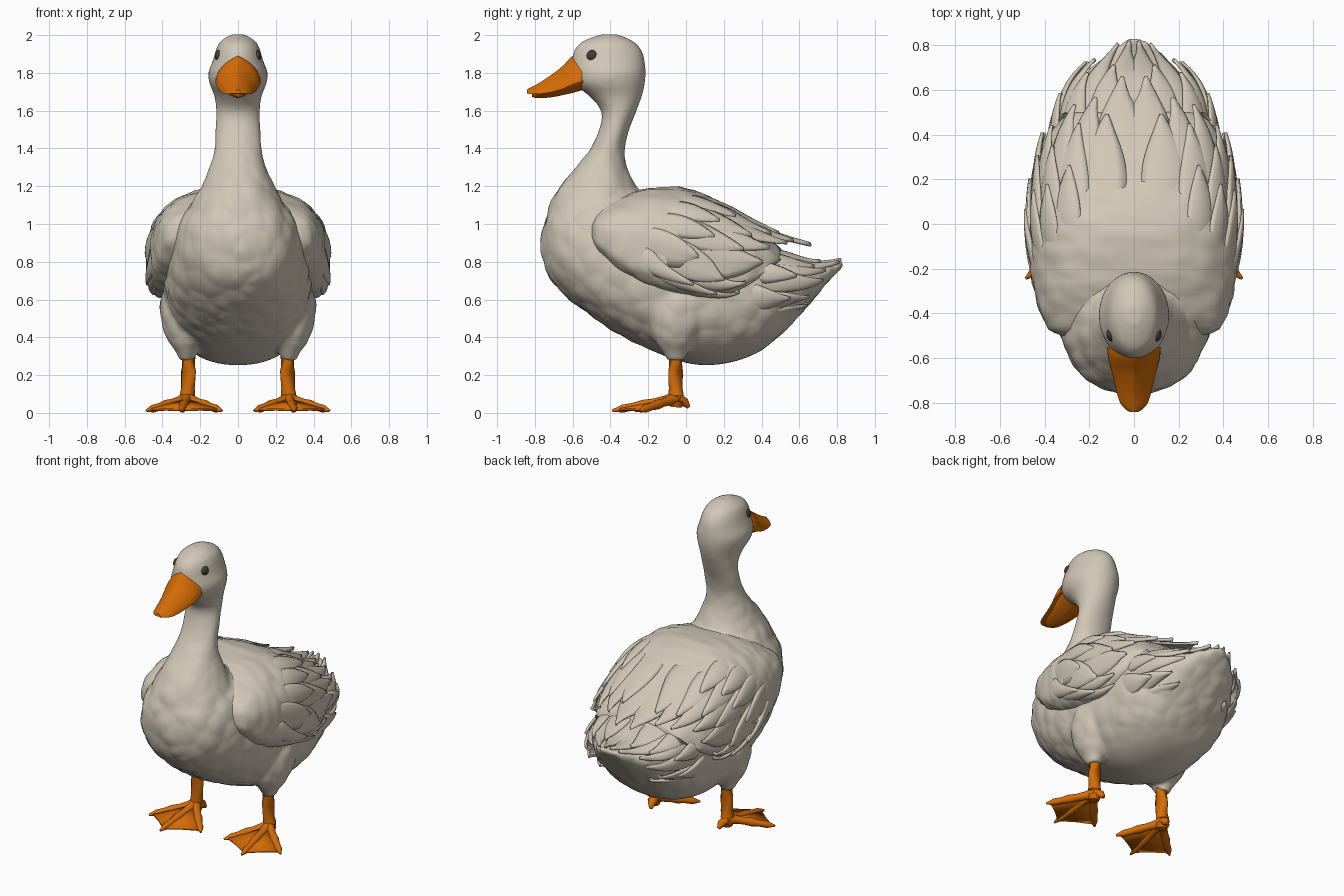
import bpy, bmesh
from math import cos, sin, pi, radians, copysign
from mathutils import Vector, noise

cube = bpy.data.objects.get("Cube")
if cube:
    bpy.data.objects.remove(cube, do_unlink=True)


def material(name, r, g, b):
    m = bpy.data.materials.new(name)
    m.use_nodes = True
    m.diffuse_color = (r, g, b, 1)
    m.node_tree.nodes["Principled BSDF"].inputs["Base Color"].default_value = (r, g, b, 1)
    return m


PLUMAGE = material("cream_plumage", .64, .575, .475)
ORANGE = material("orange_skin", .66, .15, .002)
DARK = material("dark_eye", .06, .045, .035)


def finish(name, bm, mat, angle=60):
    """Turn a bmesh into a smooth shaded object."""
    bmesh.ops.recalc_face_normals(bm, faces=bm.faces)
    mesh = bpy.data.meshes.new(name)
    bm.to_mesh(mesh)
    bm.free()
    mesh.materials.append(mat)
    ob = bpy.data.objects.new(name, mesh)
    bpy.context.collection.objects.link(ob)
    smooth(ob, angle)
    return ob


def smooth(ob, angle):
    for other in bpy.context.selected_objects:
        other.select_set(False)
    ob.select_set(True)
    bpy.context.view_layer.objects.active = ob
    bpy.ops.object.shade_smooth_by_angle(angle=radians(angle))


def loft(bm, rings):
    """Bridge closed rings of points and cap both ends."""
    rows = [[bm.verts.new(p) for p in ring] for ring in rings]
    for a, b in zip(rows, rows[1:]):
        for i in range(len(a)):
            j = (i + 1) % len(a)
            bm.faces.new((a[i], a[j], b[j], b[i]))
    bm.faces.new(rows[0])
    bm.faces.new(rows[-1])


def sample(table, t):
    """Smoothly interpolate the rows of a table keyed by the first column."""
    last = len(table) - 1
    t = min(max(t, table[0][0]), table[last][0])
    i = max(k for k in range(last) if table[k][0] <= t)

    def slope(k, c):
        a, b = table[max(k - 1, 0)], table[min(k + 1, last)]
        return (b[c] - a[c]) / (b[0] - a[0])
    p, q = table[i], table[i + 1]
    d = q[0] - p[0]
    u = (t - p[0]) / d
    out = []
    for c in range(1, len(p)):
        h = u * u * (3 - 2 * u)
        out.append(p[c] * (1 - h) + q[c] * h + d * u * (1 - u)
                   * ((1 - u) * slope(i, c) - u * slope(i + 1, c)))
    return out


def steps(table, n):
    a, b = table[0][0], table[-1][0]
    return [a + (b - a) * i / n for i in range(n + 1)]


# Trunk, wing and tail surfaces: y, half width, widest height, top, bottom; corner powers
TRUNK = ([(-.77, .03, .9, .95, .85), (-.73, .17, .9, 1.06, .73), (-.65, .26, .88, 1.12, .63),
          (-.5, .335, .83, 1.18, .51), (-.3, .38, .76, 1.18, .385), (0, .4, .68, 1.15, .265),
          (.2, .4, .67, 1.07, .26), (.4, .37, .67, .93, .33), (.55, .3, .68, .84, .46),
          (.7, .19, .72, .79, .63), (.78, .1, .76, .795, .72), (.83, .035, .785, .8, .775)],
         .85, .9)
WINGS = ([(-.5, .33, .96, 1.02, .9), (-.47, .385, .95, 1.08, .84), (-.35, .435, .9, 1.15, .73),
          (-.2, .463, .85, 1.19, .65), (0, .472, .8, 1.19, .59), (.2, .447, .76, 1.11, .58),
          (.35, .415, .76, 1.015, .66), (.5, .355, .79, .935, .74), (.66, .24, .84, .88, .82)],
         .78, .5)
TAIL = ([(.2, .38, .68, 1, .35), (.4, .375, .69, .91, .42), (.55, .33, .69, .84, .52),
         (.66, .265, .69, .795, .58), (.76, .16, .72, .79, .66), (.85, .06, .78, .805, .75)],
        .85, .8)
# Neck, head and thigh: height, front y, back y, half width
NECK = [(.95, -.73, -.2, .27), (1.07, -.735, -.2, .26), (1.2, -.67, -.265, .195),
        (1.3, -.585, -.31, .15), (1.4, -.505, -.322, .126), (1.5, -.46, -.3, .12),
        (1.6, -.45, -.262, .116), (1.68, -.515, -.232, .126), (1.74, -.59, -.218, .15),
        (1.8, -.605, -.213, .158), (1.86, -.605, -.218, .135), (1.92, -.592, -.235, .117),
        (1.97, -.545, -.28, .092), (2.004, -.45, -.36, .035)]
THIGH = [(.28, -.1, -.005, .042), (.32, -.125, .01, .055), (.38, -.165, .06, .1),
         (.5, -.2, .13, .137), (.62, -.18, .14, .135), (.74, -.08, .06, .06)]


def skin(shape, y, deg, lift=0, side=1):
    """Point on a trunk-like surface: 0 degrees is the flank, 90 the back."""
    table, high, low = shape
    rx, mid, top, bottom = sample(table, y)
    c, s = cos(radians(deg)), sin(radians(deg))
    h, power = (top - mid, high) if s > 0 else (mid - bottom, low)
    x = copysign(abs(c) ** power, c) * rx
    z = mid + copysign(abs(s) ** power, s) * h
    n = Vector((c / max(rx, .02), 0, s / max(h, .02))).normalized() * lift
    return Vector(((x + n.x) * side, y, z + n.z))


def upright(table, n, x=0):
    rings = []
    for z in steps(table, n):
        front, back, rx = sample(table, z)
        rings.append([(x + rx * cos(a), (front + back) / 2 + (back - front) / 2 * sin(a), z)
                      for a in (2 * pi * k / 40 for k in range(40))])
    return rings


def trunk_rings(shape, n, sink=0):
    """Rings along a surface; sink pulls the rear end inward."""
    return [[skin(shape, y, k * 360 / 64, -sink * max(y - .3, 0) ** 2) for k in range(64)]
            for y in steps(shape[0], n)]


def ruffle(mesh, amount):
    """Soft scalloped plumage, fading out toward the head."""
    for v, n in [(v, v.normal.copy()) for v in mesh.vertices]:
        p = Vector((v.co.x, v.co.y, v.co.z * .75)) * 11
        fade = min(max((1.65 - v.co.z) * 2, 0), 1) * min(max((v.co.z - .3) * 8, 0), 1)
        v.co += n * amount * fade * (.45 - noise.voronoi(p)[0][0])


# Body: trunk, neck, head and thighs fused into one skin
bm = bmesh.new()
loft(bm, trunk_rings(TRUNK, 50))
loft(bm, upright(NECK, 50))
for x in (-.272, .272):
    loft(bm, upright(THIGH, 16, x))
body = finish("body", bm, PLUMAGE)
mod = body.modifiers.new("fuse", "REMESH")
mod.mode = "VOXEL"
mod.voxel_size = .014
mod = body.modifiers.new("relax", "SMOOTH")
mod.iterations = 8
fused = bpy.data.meshes.new_from_object(
    body.evaluated_get(bpy.context.evaluated_depsgraph_get()))
body.modifiers.clear()
body.data = fused
ruffle(fused, .014)
smooth(body, 80)

# Folded wings with the back between them
bm = bmesh.new()
loft(bm, trunk_rings((WINGS[0][:-1], *WINGS[1:]), 70, 1.6))
wings = finish("folded_wings", bm, PLUMAGE)
ruffle(wings.data, .016)


def feather_row(name, shape, count, angles, roots, tips, width, lift, sweep=10):
    """Overlapping pointed feathers that rise out of a surface on both sides."""
    bm = bmesh.new()
    for side in (1, -1):
        for i in range(count):
            t = i / (count - 1)
            deg, root, tip = (a + (b - a) * t for a, b in (angles, roots, tips))
            tip -= .03 * (i % 2)
            grid = []
            for j in range(15):
                u = j / 14
                w = width * (.7 + .3 * sin(pi * u)) * (1 - u ** 4) ** .85 + .3
                row = []
                for k in range(7):
                    v = k / 3 - 1
                    off = lift * u - .04 * (1 - u) ** 2 + .01 * (1 - v * v) + .004 * v - .004
                    row.append(bm.verts.new(skin(shape, root + (tip - root) * u,
                               deg + sweep * (1 - t) * (1 - u) + v * w, off, side)))
                grid.append(row)
            for a, b in zip(grid, grid[1:]):
                for k in range(6):
                    bm.faces.new((a[k], a[k + 1], b[k + 1], b[k]))
    ob = finish(name, bm, PLUMAGE)
    mod = ob.modifiers.new("thickness", "SOLIDIFY")
    mod.thickness = .014
    mod.offset = 0


feather_row("flight_feathers", WINGS, 7, (-34, 82), (-.2, .1), (.28, .66), 13, .01)
feather_row("long_coverts", WINGS, 6, (-24, 76), (-.3, 0), (.16, .52), 12, .014)
feather_row("short_coverts", WINGS, 5, (-14, 55), (-.38, -.15), (.04, .26), 10, .013)
feather_row("tail_feathers", TAIL, 6, (-55, 81), (.3, .4), (.64, .85), 15, .01)
feather_row("rump_feathers", TAIL, 4, (-20, 70), (.22, .35), (.55, .74), 14, .016)


# Bill: y, half width, crown height, edge height
def bill(name, table):
    rings = []
    for y in steps(table, 20):
        w, crown, edge = sample(table, y)
        rings.append([(w * cos(a) * abs(cos(a)) ** .6, y, edge + (crown - edge) * sin(a) ** 1.15)
                      for a in (pi * k / 20 for k in range(20))] + [(-w, y, edge)])
    bm = bmesh.new()
    loft(bm, rings)
    finish(name, bm, ORANGE, 45)


bill("upper_bill", [(-.843, .018, 1.712, 1.692), (-.82, .05, 1.724, 1.688), (-.78, .07, 1.745, 1.688),
                    (-.72, .085, 1.785, 1.696), (-.66, .1, 1.83, 1.712), (-.6, .116, 1.89, 1.738),
                    (-.55, .12, 1.91, 1.754)])
bill("lower_bill", [(-.815, .01, 1.672, 1.69), (-.79, .042, 1.667, 1.695), (-.72, .068, 1.67, 1.705),
                    (-.64, .088, 1.685, 1.728), (-.54, .106, 1.71, 1.763)])


def tube(bm, path, radii):
    path = [Vector(p) for p in path]
    rings = []
    for i, p in enumerate(path):
        d = path[min(i + 1, len(path) - 1)] - path[max(i - 1, 0)]
        q = d.to_track_quat("Z", "Y")
        rings.append([p + q @ Vector((cos(a), sin(a), 0)) * radii[i]
                      for a in (2 * pi * k / 16 for k in range(16))])
    loft(bm, rings)


for side, label in ((1, "left"), (-1, "right")):
    # Eye
    bm = bmesh.new()
    bmesh.ops.create_uvsphere(bm, u_segments=20, v_segments=12, radius=.031)
    for v in bm.verts:
        v.co = Vector(((v.co.x * .75 + .1) * side, v.co.y - .495, v.co.z + 1.89))
    finish(label + "_eye", bm, DARK)

    # Leg, toes and claws
    bm = bmesh.new()
    tube(bm, [(.262, -.055, .34), (.262, -.055, .22), (.265, -.055, .13), (.268, -.052, .09),
              (.268, -.052, .06), (.268, -.055, .03)], [.046, .039, .036, .041, .042, .03])
    tube(bm, [(.265, -.04, .07), (.255, -.005, .055), (.25, .015, .03)], [.03, .024, .01])
    heel = Vector((.27, -.06, .075))
    toes = [Vector(p) for p in ((.085, -.27, .012), (.3, -.39, .012), (.485, -.245, .012))]
    for tip in toes:
        path = [heel.lerp(tip, k / 6) for k in range(7)]
        tube(bm, path, [.034, .026, .022, .026, .02, .021, .006])
    for v in bm.verts:
        v.co.x *= side
        v.co.z = max(v.co.z, 0)
    finish(label + "_leg_and_toes", bm, ORANGE)

    # Webbing between the toes
    bm = bmesh.new()
    rim = []
    for a, b in zip(toes, toes[1:]):
        rim += [a.lerp(heel, .08), a.lerp(b, .5).lerp(heel, .1)]
    rim.append(toes[-1].lerp(heel, .08))
    verts = [bm.verts.new((p.x * side, p.y, p.z)) for p in [heel] + rim]
    for a, b in zip(verts[1:], verts[2:]):
        bm.faces.new((verts[0], a, b))
    web = finish(label + "_webbing", bm, ORANGE)
    mod = web.modifiers.new("thickness", "SOLIDIFY")
    mod.thickness = .014
    mod.offset = 0
